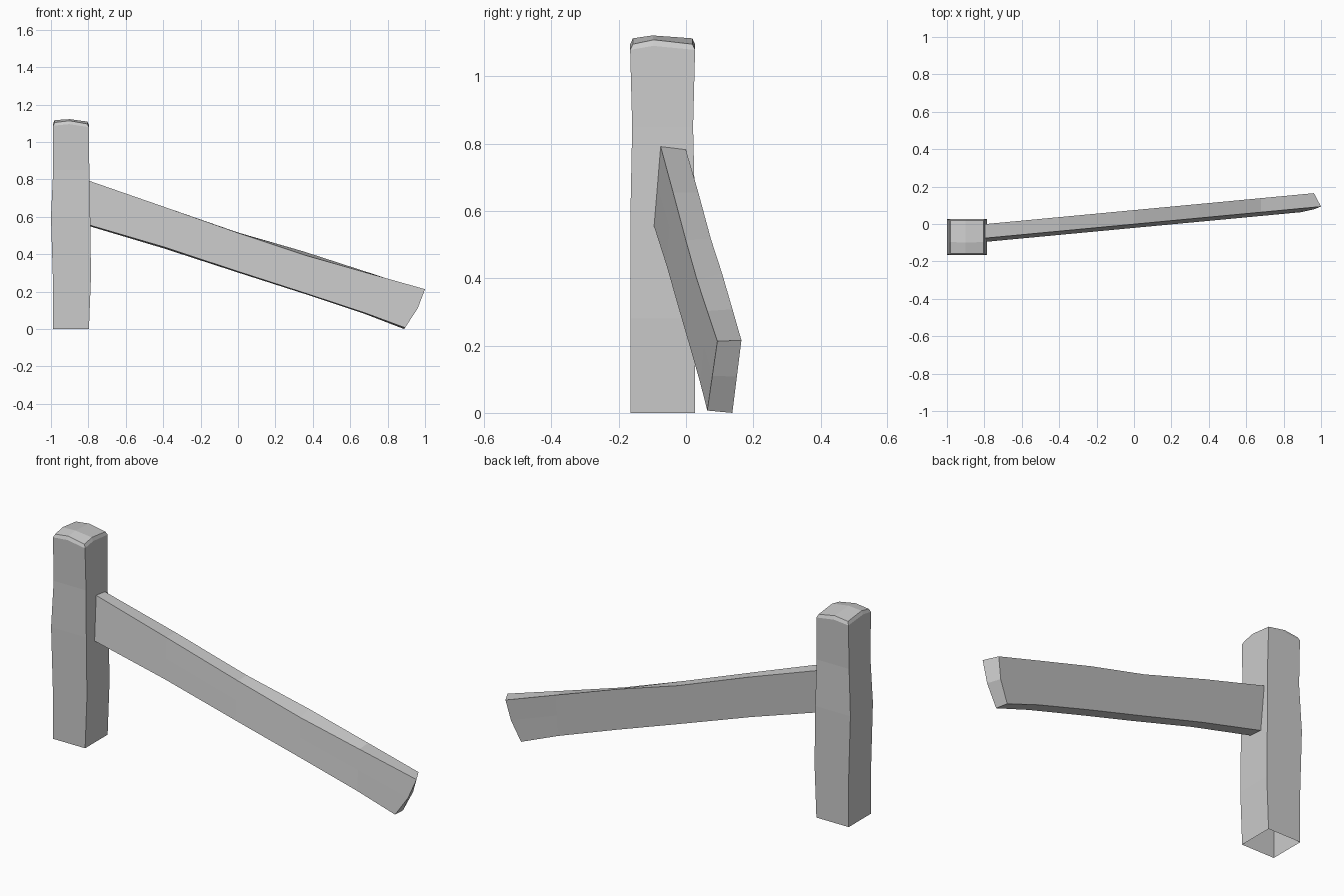
import bpy
import bmesh

cube = bpy.data.objects.get("Cube")
if cube:
    bpy.data.objects.remove(cube, do_unlink=True)

grey = bpy.data.materials.new("weathered grey")
grey.use_nodes = True
colour = (0.6, 0.6, 0.6, 1)
grey.diffuse_color = colour
grey.node_tree.nodes["Principled BSDF"].inputs["Base Color"].default_value = colour


def loft(bm, rings):
    """Join successive closed rings of points with quads."""
    rows = [[bm.verts.new(p) for p in ring] for ring in rings]
    for a, b in zip(rows, rows[1:]):
        for i in range(len(a)):
            j = (i + 1) % len(a)
            bm.faces.new((a[i], a[j], b[j], b[i]))
    return rows


def finish(bm, name):
    bmesh.ops.recalc_face_normals(bm, faces=bm.faces)
    mesh = bpy.data.meshes.new(name)
    bm.to_mesh(mesh)
    bm.free()
    mesh.materials.append(grey)
    obj = bpy.data.objects.new(name, mesh)
    bpy.context.collection.objects.link(obj)
    return obj


# Post: wavy square shaft, open at the foot, with a worn, domed top
MID_X, MID_Y = 0.45, 0.35
AROUND = [(0, 0), (MID_X, 0), (1, 0), (1, MID_Y), (1, 1), (MID_X, 1), (0, 1), (0, MID_Y)]


def post_ring(z, x0, x1, y0, y1, crown=0.0):
    ring = []
    for u, v in AROUND:
        raised = crown if u == MID_X or v == MID_Y else 0
        lean = 0.008 * (0.5 - u) if crown else 0
        ring.append((x0 + (x1 - x0) * u, y0 + (y1 - y0) * v, z + raised + lean))
    return ring


bm = bmesh.new()
rows = loft(bm, [
    post_ring(0.00, -0.99, -0.797, -0.165, 0.027),
    post_ring(0.28, -0.99, -0.786, -0.165, 0.027),
    post_ring(0.60, -1.00, -0.79, -0.165, 0.027),
    post_ring(0.85, -0.988, -0.795, -0.16, 0.021),
    post_ring(1.083, -0.988, -0.797, -0.166, 0.027, 0.012),
    post_ring(1.10, -0.98, -0.805, -0.158, 0.019, 0.013),
])
top = rows[-1]
peak = bm.verts.new((-0.90, -0.10, 1.122))
for i in range(1, 8, 2):
    bm.faces.new((top[i], top[(i + 1) % 8], top[(i + 2) % 8], peak))
finish(bm, "post")


# Rail: slightly bowed plank that has dropped to the ground at one end
def rail_ring(xs, zs, bulge=0.0):
    """Corners run top front, top back, bottom back, bottom front."""
    start = (-0.075, 0.0, -0.02, -0.095)
    tf, tb, bb, bf = [(x, y + 0.094 * (x + 0.79), z) for x, y, z in zip(xs, start, zs)]

    def middle(a, b):
        return ((a[0] + b[0]) / 2 + bulge, (a[1] + b[1]) / 2, (a[2] + b[2]) / 2)

    return [tf, tb, middle(tb, bb), bb, bf, middle(bf, tf)]


bm = bmesh.new()
rows = loft(bm, [
    rail_ring([-0.795] * 4, (0.792, 0.783, 0.55, 0.556)),
    rail_ring([-0.4] * 4, (0.655, 0.655, 0.432, 0.44)),
    rail_ring([0.0] * 4, (0.514, 0.516, 0.302, 0.308)),
    rail_ring([0.35] * 4, (0.397, 0.415, 0.19, 0.195)),
    rail_ring([0.68] * 4, (0.303, 0.308, 0.08, 0.086)),
    rail_ring((1.0, 0.962, 0.888, 0.893), (0.213, 0.216, 0.0, 0.007), 0.014),
])
tf, tb, mb, bb, bf, mf = rows[-1]
bm.faces.new((tf, tb, mb, mf))
bm.faces.new((mf, mb, bb, bf))
finish(bm, "fallen_rail")
